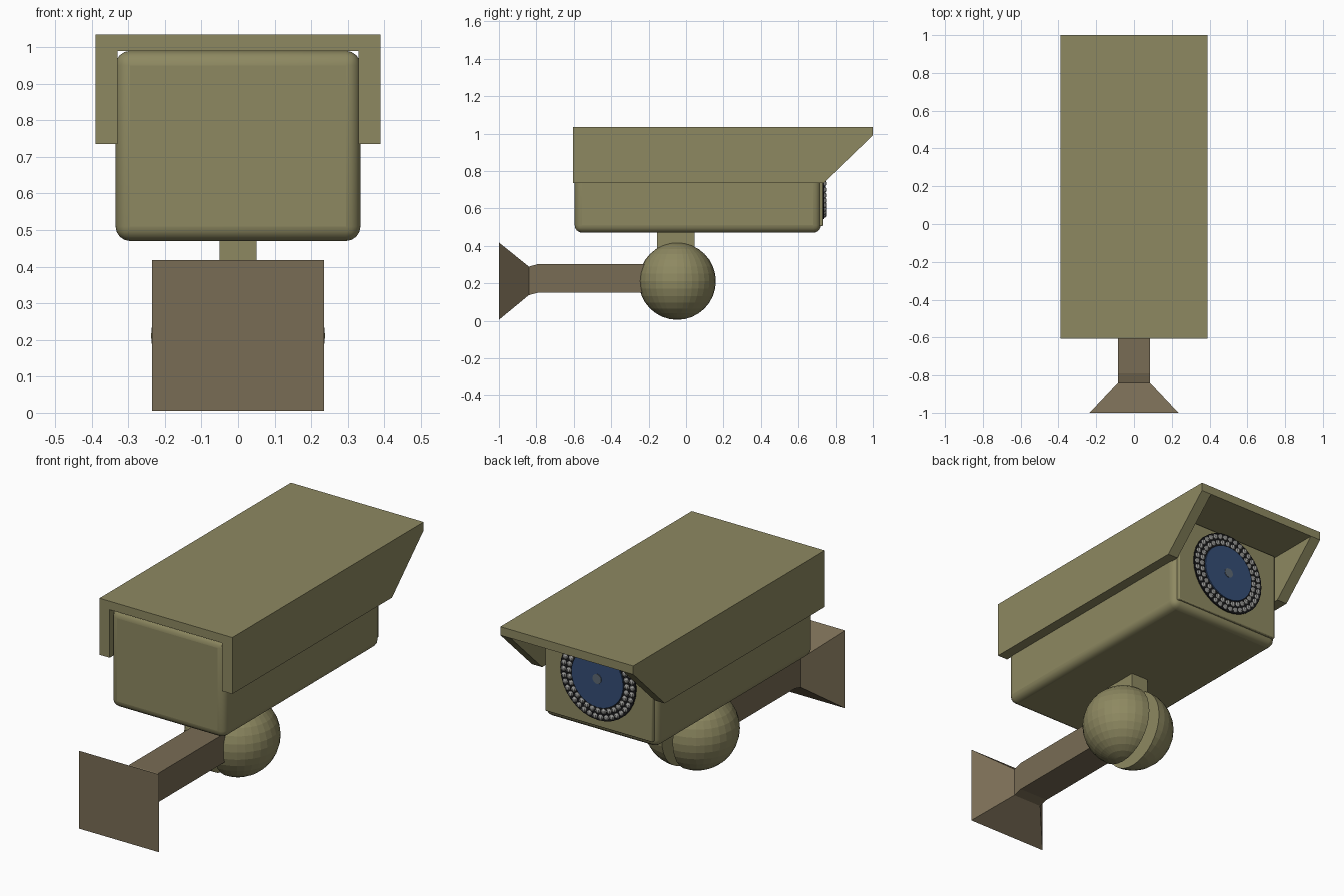
import bpy, bmesh
from math import sin, cos, pi
from mathutils import Matrix

cube = bpy.data.objects.get("Cube")
if cube:
    bpy.data.objects.remove(cube, do_unlink=True)


def material(name, rgb):
    m = bpy.data.materials.new(name)
    m.use_nodes = True
    m.diffuse_color = (*rgb, 1)
    m.node_tree.nodes["Principled BSDF"].inputs["Base Color"].default_value = (*rgb, 1)
    return m


olive = material("olive paint", (0.27, 0.25, 0.12))
brown = material("brown paint", (0.19, 0.15, 0.09))
blue = material("blue glass", (0.035, 0.075, 0.18))
black = material("black rubber", (0.01, 0.01, 0.012))
grey = material("grey diode", (0.3, 0.3, 0.29))
steel = material("dull steel", (0.11, 0.14, 0.17))


def finish(name, bm, mat):
    bmesh.ops.recalc_face_normals(bm, faces=bm.faces)
    mesh = bpy.data.meshes.new(name)
    bm.to_mesh(mesh)
    bm.free()
    mesh.materials.append(mat)
    ob = bpy.data.objects.new(name, mesh)
    bpy.context.collection.objects.link(ob)
    return ob


def box(name, x, y, z, mat, bevel=0, segments=4):
    """Box from (low, high) ranges, with optional rounded edges."""
    bm = bmesh.new()
    bmesh.ops.create_cube(bm, size=1)
    for v in bm.verts:
        v.co = [r[0] if c < 0 else r[1] for c, r in zip(v.co, (x, y, z))]
    ob = finish(name, bm, mat)
    if bevel:
        mod = ob.modifiers.new("rounded edges", 'BEVEL')
        mod.width, mod.segments = bevel, segments
        bpy.ops.object.select_all(action='DESELECT')
        ob.select_set(True)
        bpy.context.view_layer.objects.active = ob
        bpy.ops.object.shade_smooth_by_angle()
    return ob


def cylinder(name, centre, radius, depth, axis, mat, sides=32):
    bm = bmesh.new()
    turn = Matrix.Rotation(pi / 2, 4, 'X' if axis == 'Y' else 'Y')
    bmesh.ops.create_cone(bm, cap_ends=True, segments=sides, radius1=radius, radius2=radius,
                          depth=depth, matrix=Matrix.Translation(centre) @ turn)
    return finish(name, bm, mat)


def loft(bm, rings):
    """Join closed rings of points with quads; returns the vertex rings."""
    vs = [[bm.verts.new(p) for p in ring] for ring in rings]
    for a, b in zip(vs, vs[1:]):
        for i in range(len(a)):
            j = (i + 1) % len(a)
            bm.faces.new((a[i], a[j], b[j], b[i]))
    return vs


# Sun hood: channel section, with the sides cut back at a slope in front
half = [(0.33, 0.735), (0.39, 0.735), (0.39, 0.99), (0.39, 1.035)]
section = [(0.33, 0.99)] + half + [(-x, z) for x, z in reversed(half)] + [(-0.33, 0.99)]
bm = bmesh.new()
for ring in loft(bm, [[(x, -0.605, z) for x, z in section],
                      [(x, 0.735 if z < 0.8 else 1.0, z) for x, z in section]]):
    for cap in ((0, 1, 2, 3), (9, 8, 7, 6), (0, 3, 4, 5, 6, 9)):
        bm.faces.new([ring[i] for i in cap])
finish("sun_hood", bm, olive)

# Housing and its face plate
box("housing", (-0.335, 0.335), (-0.595, 0.72), (0.47, 0.99), olive, 0.04)
box("face_plate", (-0.315, 0.315), (0.7, 0.732), (0.505, 0.985), olive, 0.005, 2)

# Lens: dark backing, blue glass, central pupil
LZ = 0.765
cylinder("lens_backing", (0, 0.731, LZ), 0.222, 0.014, 'Y', black)
cylinder("lens_glass", (0, 0.735, LZ), 0.152, 0.02, 'Y', blue)
cylinder("lens_pupil", (0, 0.739, LZ), 0.026, 0.018, 'Y', steel, 12)

# Two rings of small round diodes
bm = bmesh.new()
for radius, count in ((0.17, 32), (0.202, 38)):
    for i in range(count):
        a = 2 * pi * i / count
        spot = Matrix.Translation((radius * cos(a), 0.738, LZ + radius * sin(a)))
        bmesh.ops.create_uvsphere(bm, u_segments=8, v_segments=6, radius=0.0145, matrix=spot)
finish("diode_rings", bm, grey)

# Split ball joint with axle and neck
JY, JZ = -0.047, 0.211
for side, name in ((1, "left_ball_half"), (-1, "right_ball_half")):
    bm = bmesh.new()
    bmesh.ops.create_uvsphere(bm, u_segments=32, v_segments=16, radius=0.206)
    cut = bmesh.ops.bisect_plane(bm, geom=bm.verts[:] + bm.edges[:] + bm.faces[:], dist=1e-5,
                                 plane_co=(0, 0, 0), plane_no=(side, 0, 0), clear_inner=True)
    rim = [e for e in cut["geom_cut"] if isinstance(e, bmesh.types.BMEdge)]
    bmesh.ops.holes_fill(bm, edges=rim, sides=0)
    bmesh.ops.translate(bm, verts=bm.verts, vec=(side * 0.032, JY, JZ))
    finish(name, bm, olive)
cylinder("ball_axle", (0, JY, JZ), 0.09, 0.1, 'X', olive, 24)
box("neck", (-0.05, 0.05), (-0.155, 0.045), (0.23, 0.49), olive)

# Wall bracket: flared foot that narrows into a square arm
bm = bmesh.new()
rings = []
for y, w, low, high in ((-1, 0.235, 0.005, 0.418), (-0.84, 0.085, 0.137, 0.289),
                        (-0.79, 0.085, 0.15, 0.303), (-0.13, 0.085, 0.15, 0.303)):
    rings.append([(-w, y, low), (w, y, low), (w, y, high), (-w, y, high)])
ends = loft(bm, rings)
bm.faces.new(ends[0])
bm.faces.new(ends[-1])
finish("wall_bracket", bm, brown)
